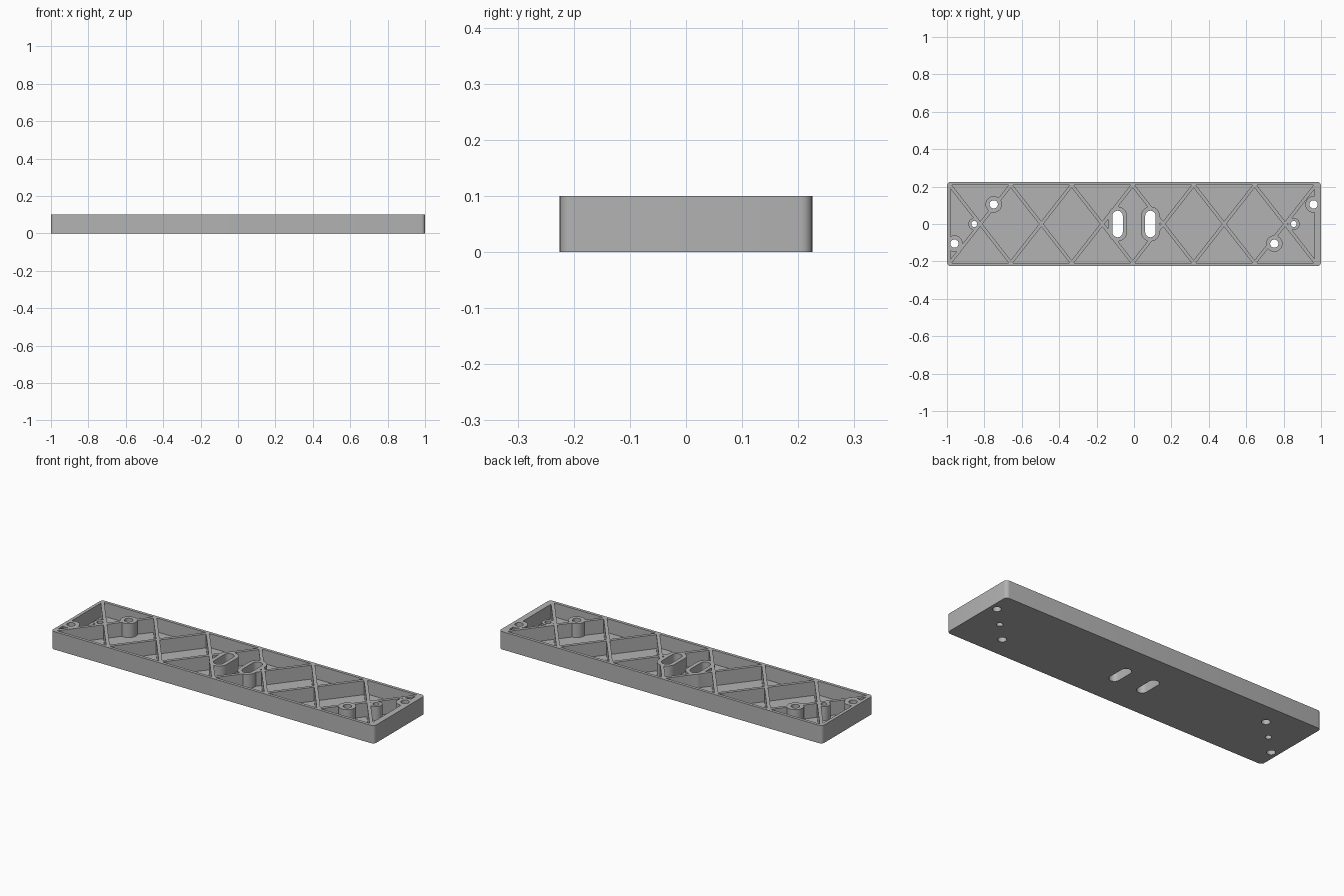
import bpy
import bmesh
from math import atan2, hypot
from mathutils import Matrix, Vector

cube = bpy.data.objects.get("Cube")
if cube:
    bpy.data.objects.remove(cube, do_unlink=True)

HEIGHT, FLOOR = 0.10, 0.022
HALF_Y, INNER_Y = 0.225, 0.208
INNER_LEFT, INNER_RIGHT = -0.982, 0.966
RIB_START, RIB_PITCH, RIB_WIDTH = -0.985, 0.326, 0.018

grey = bpy.data.materials.new("mid grey")
grey.use_nodes = True
grey.diffuse_color = (0.45, 0.45, 0.45, 1)
grey.node_tree.nodes["Principled BSDF"].inputs["Base Color"].default_value = (0.45, 0.45, 0.45, 1)


def make_object(name, bm):
    mesh = bpy.data.meshes.new(name)
    bmesh.ops.recalc_face_normals(bm, faces=bm.faces)
    bm.to_mesh(mesh)
    bm.free()
    mesh.materials.append(grey)
    obj = bpy.data.objects.new(name, mesh)
    bpy.context.collection.objects.link(obj)
    return obj


def box(name, centre, size, angle=0, corner=0):
    bm = bmesh.new()
    matrix = (Matrix.Translation(centre) @ Matrix.Rotation(angle, 4, "Z")
              @ Matrix.Diagonal((*size, 1)))
    bmesh.ops.create_cube(bm, size=1, matrix=matrix)
    if corner:
        upright = [e for e in bm.edges
                   if abs(e.verts[0].co.z - e.verts[1].co.z) > size[2] / 2]
        bmesh.ops.bevel(bm, geom=upright, offset=corner, segments=6,
                        profile=0.5, affect="EDGES")
    return make_object(name, bm)


def pillar(name, x, y, radius, bottom, top, stretch=0):
    """Upright cylinder, or a slot shape when stretched along y."""
    bm = bmesh.new()
    bmesh.ops.create_cone(bm, cap_ends=True, segments=32, radius1=radius, radius2=radius,
                          depth=top - bottom,
                          matrix=Matrix.Rotation(0.098175, 4, "Z"))
    for v in bm.verts:
        v.co += Vector((x, y + (stretch if v.co.y > 0 else -stretch), (top + bottom) / 2))
    return make_object(name, bm)


def subtract(target, cutter):
    mod = target.modifiers.new("cut", "BOOLEAN")
    mod.operation = "DIFFERENCE"
    mod.solver = "EXACT"
    mod.object = cutter
    bpy.context.view_layer.objects.active = target
    bpy.ops.object.modifier_apply(modifier=mod.name)
    bpy.data.objects.remove(cutter, do_unlink=True)


# Rounded tray blank and the hollow above its floor
tray = box("ribbed_tray", (0, 0, HEIGHT / 2), (2, 2 * HALF_Y, HEIGHT), corner=0.02)
hollow = box("hollow", ((INNER_LEFT + INNER_RIGHT) / 2, 0, FLOOR + 0.1),
             (INNER_RIGHT - INNER_LEFT, 2 * INNER_Y, 0.2))

# Crossed ribs are left standing in the hollow
for i in range(6):
    x = RIB_START + RIB_PITCH * (i + 0.5)
    for side in (-1, 1):
        angle = side * atan2(2 * INNER_Y, RIB_PITCH)
        length = hypot(2 * INNER_Y, RIB_PITCH) + 0.1
        subtract(hollow, box("rib", (x, 0, 0.1), (length, RIB_WIDTH, 0.6), angle))

# Screw bosses and slot bosses: x, y, hole radius, boss radius, stretch
fittings = []
for s in (-1, 1):
    fittings += [(s * 0.75, -s * 0.105, 0.022, 0.044, 0),
                 (s * 0.96, s * 0.105, 0.022, 0.044, 0),
                 (s * 0.854, 0, 0.016, 0.032, 0),
                 (s * 0.088, 0, 0.028, 0.05, 0.043)]
for x, y, hole, boss, stretch in fittings:
    subtract(hollow, pillar("boss", x, y, boss, -0.2, 0.4, stretch))
subtract(tray, hollow)
for x, y, hole, boss, stretch in fittings:
    subtract(tray, pillar("hole", x, y, hole, -0.1, 0.3, stretch))

# Smooth the round walls, keep the edges crisp
bpy.ops.object.select_all(action="DESELECT")
tray.select_set(True)
bpy.context.view_layer.objects.active = tray
bpy.ops.object.shade_smooth_by_angle(angle=0.52)
